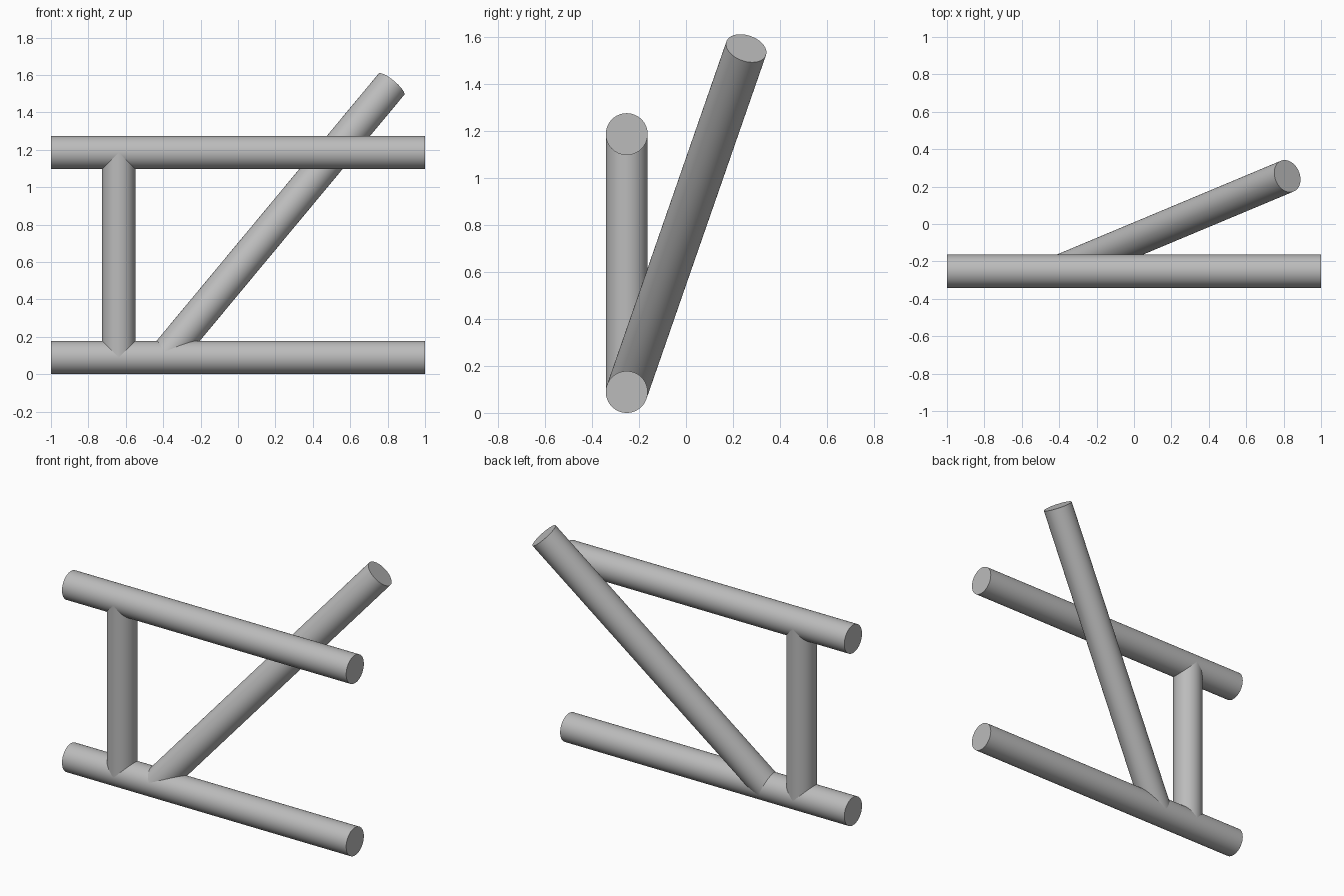
import bpy
import math
from mathutils import Vector

cube = bpy.data.objects.get("Cube")
if cube:
    bpy.data.objects.remove(cube, do_unlink=True)

# One plain grey for every tube
grey = bpy.data.materials.new("plain grey")
grey.use_nodes = True
colour = (0.5, 0.5, 0.5, 1)
grey.diffuse_color = colour
grey.node_tree.nodes["Principled BSDF"].inputs["Base Color"].default_value = colour

RADIUS = 0.089
FRAME_Y = -0.252
LOW_Z, HIGH_Z = RADIUS, 1.185


def tube(name, start, end, radius=RADIUS):
    """Capped round tube running between two points."""
    start, end = Vector(start), Vector(end)
    axis = end - start
    bpy.ops.mesh.primitive_cylinder_add(
        vertices=64, radius=radius, depth=axis.length,
        location=(start + end) / 2,
        rotation=axis.to_track_quat("Z", "Y").to_euler())
    obj = bpy.context.object
    obj.name = name
    obj.data.materials.append(grey)
    bpy.ops.object.shade_smooth_by_angle(angle=math.radians(30))
    return obj


# Two long horizontal rails
tube("lower_rail", (-1, FRAME_Y, LOW_Z), (1, FRAME_Y, LOW_Z))
tube("upper_rail", (-1, FRAME_Y, HIGH_Z), (1, FRAME_Y, HIGH_Z))

# Upright joining the rails
tube("upright_post", (-0.638, FRAME_Y, LOW_Z), (-0.638, FRAME_Y, HIGH_Z))

# Brace rising from the lower rail and leaning back past the upper one
tube("diagonal_brace", (-0.394, FRAME_Y, LOW_Z), (0.82, 0.256, 1.55))
